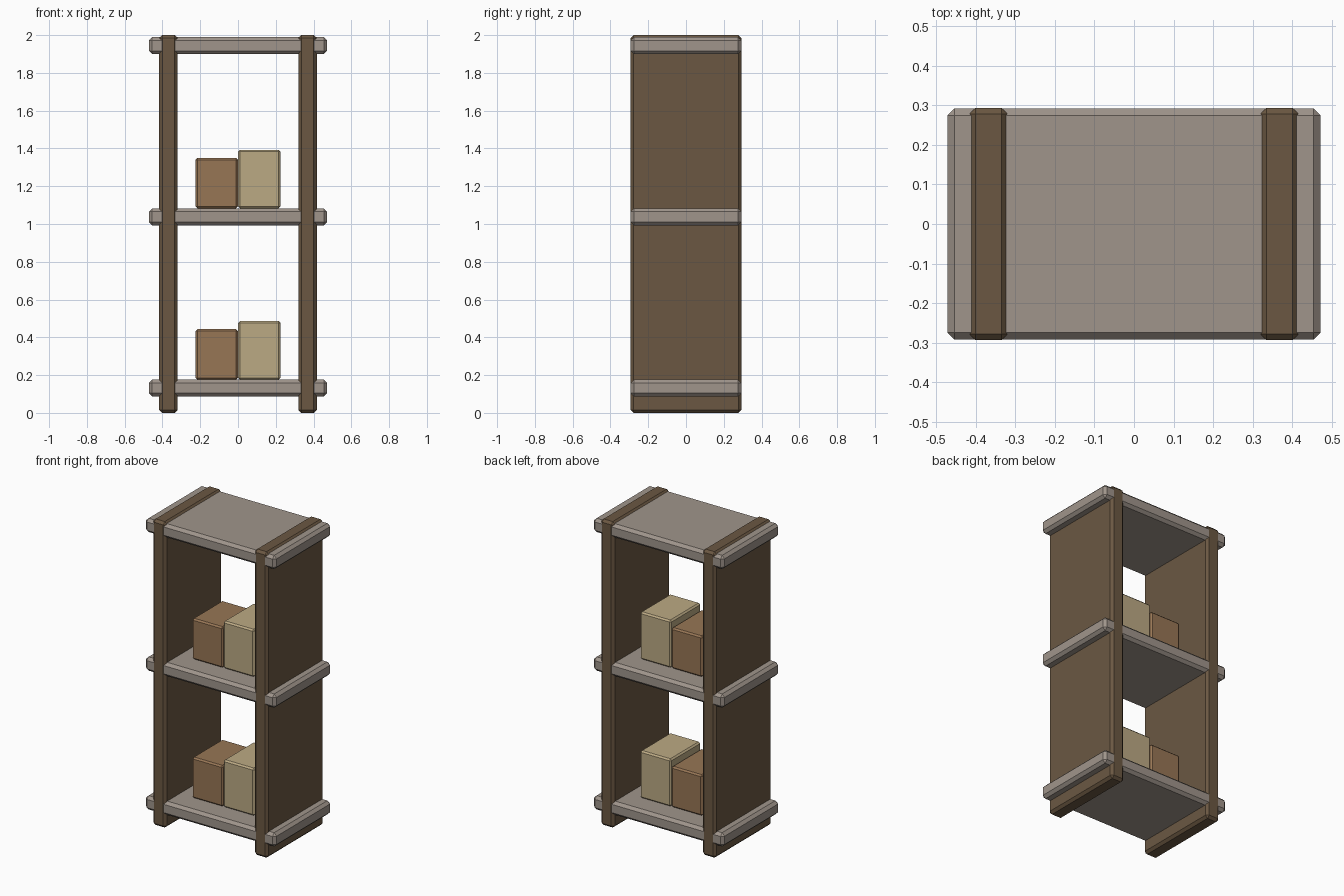
import bpy, bmesh

if "Cube" in bpy.data.objects:
    bpy.data.objects.remove(bpy.data.objects["Cube"])


def material(name, color):
    mat = bpy.data.materials.new(name)
    mat.diffuse_color = (*color, 1)
    mat.use_nodes = True
    mat.node_tree.nodes["Principled BSDF"].inputs["Base Color"].default_value = mat.diffuse_color
    return mat


def beveled_box(name, low, high, chamfer, mat):
    """Box between two corners with flat chamfered edges."""
    bm = bmesh.new()
    bmesh.ops.create_cube(bm, size=1)
    for v in bm.verts:
        v.co = [h if c > 0 else l for c, l, h in zip(v.co, low, high)]
    bmesh.ops.bevel(bm, geom=bm.edges[:], offset=chamfer, offset_type='OFFSET',
                    segments=1, profile=0.5, affect='EDGES')
    mid = [(l + h) / 2 for l, h in zip(low, high)]
    for v in bm.verts:
        v.co = [c - m for c, m in zip(v.co, mid)]
    mesh = bpy.data.meshes.new(name)
    bm.to_mesh(mesh)
    bm.free()
    mesh.materials.append(mat)
    obj = bpy.data.objects.new(name, mesh)
    obj.location = mid
    bpy.context.collection.objects.link(obj)
    return obj


dark_wood = material("dark_wood", (0.147, 0.097, 0.055))
grey_wood = material("grey_wood", (0.35, 0.30, 0.26))
brown_card = material("brown_card", (0.31, 0.18, 0.09))
cream_card = material("cream_card", (0.50, 0.40, 0.23))

# Upright side panels
for side, x in (("left", -0.368), ("right", 0.368)):
    beveled_box(f"{side}_side_panel", (x - 0.049, -0.294, 0), (x + 0.049, 0.294, 2),
                0.016, dark_wood)

# Shelves passing through the panels
for level, z in (("bottom", 0.131), ("middle", 1.038), ("top", 1.944)):
    beveled_box(f"{level}_shelf", (-0.472, -0.293, z - 0.045), (0.472, 0.293, z + 0.045),
                0.018, grey_wood)

# A short and a tall carton on each of the two lower shelves
for level, z in (("lower", 0.176), ("upper", 1.083)):
    beveled_box(f"{level}_short_carton", (-0.225, -0.156, z), (-0.001, 0.156, z + 0.267),
                0.01, brown_card)
    beveled_box(f"{level}_tall_carton", (0.001, -0.156, z), (0.225, 0.156, z + 0.31),
                0.01, cream_card)
